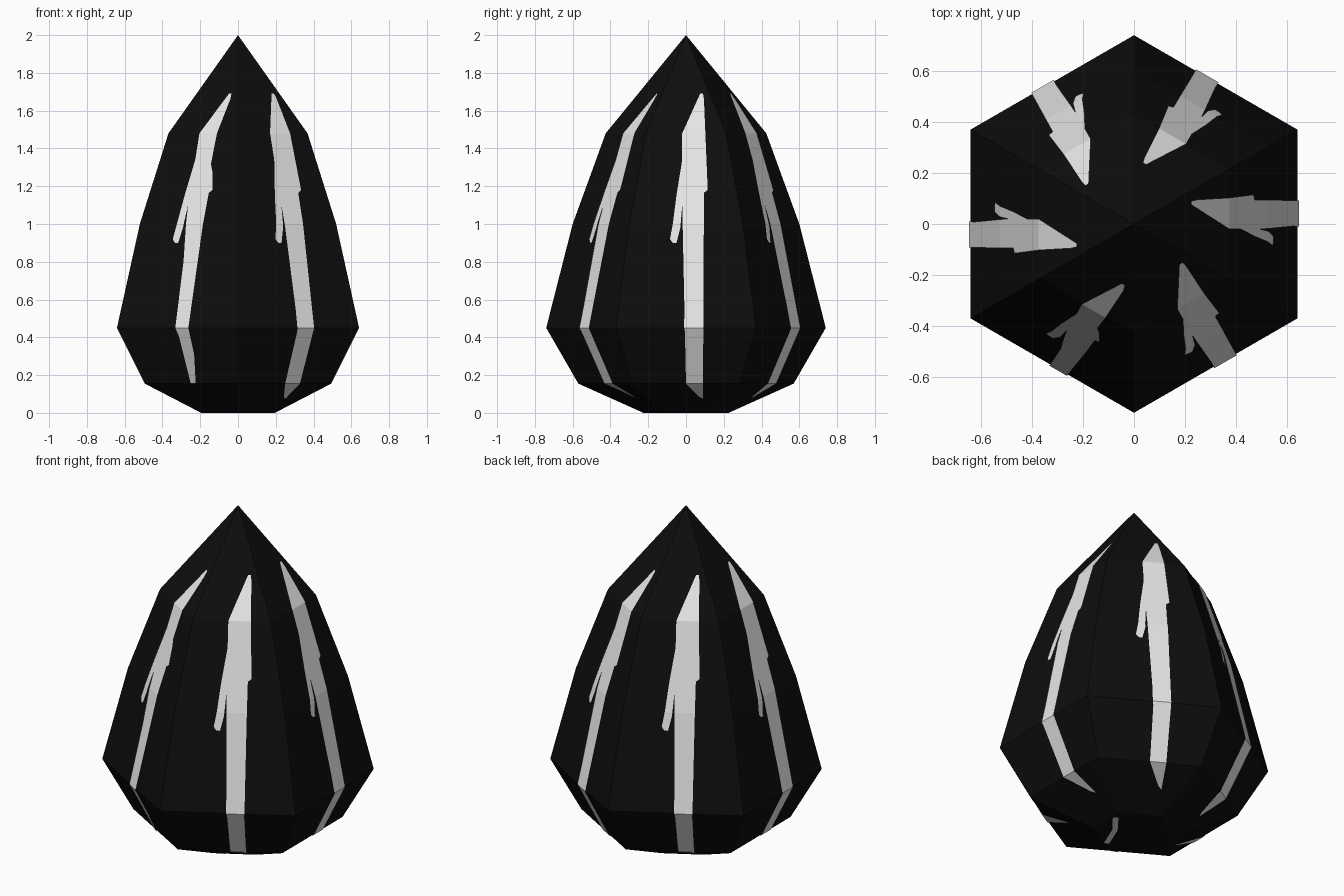
import bpy, bmesh, math
from mathutils import Vector

if "Cube" in bpy.data.objects:
    bpy.data.objects.remove(bpy.data.objects["Cube"])

def material(name, v):
    m = bpy.data.materials.new(name)
    m.diffuse_color = (v, v, v, 1)
    m.use_nodes = True
    m.node_tree.nodes["Principled BSDF"].inputs["Base Color"].default_value = m.diffuse_color
    return m

black = material("black stone", 0.004)
white = material("pale vein", 0.8)

# Corner radius of the six-sided stone at each height
PROFILE = [(0, 0.225), (0.155, 0.57), (0.45, 0.74), (1.0, 0.60), (1.48, 0.425), (2.0, 0.0)]
FLAT = math.cos(math.pi / 6)

def apothem(z):
    for (z0, r0), (z1, r1) in zip(PROFILE, PROFILE[1:]):
        if z <= z1 + 1e-6:
            return FLAT * (r0 + (r1 - r0) * (z - z0) / (z1 - z0))

def finish(bm, name, mat):
    me = bpy.data.meshes.new(name)
    bm.to_mesh(me)
    bm.free()
    me.materials.append(mat)
    ob = bpy.data.objects.new(name, me)
    bpy.context.collection.objects.link(ob)
    return ob

# Stone body: stacked hexagon rings closed by a point
bm = bmesh.new()
rings = [[bm.verts.new((r * math.cos(math.radians(30 + 60 * k)),
                        r * math.sin(math.radians(30 + 60 * k)), z)) for k in range(6)]
         for z, r in PROFILE[:-1]]
tip = bm.verts.new((0, 0, 2))
bm.faces.new(rings[0][::-1])
for a, b in zip(rings, rings[1:]):
    for k in range(6):
        j = (k + 1) % 6
        bm.faces.new((a[k], a[j], b[j], b[k]))
for k in range(6):
    bm.faces.new((rings[-1][k], rings[-1][(k + 1) % 6], tip))
finish(bm, "stone_body", black)

# Vein outline as (across, height): right edge upward, then left edge downward
RIGHT = [(0.03, 0.155), (0.065, 0.31), (0.035, 0.45), (0.07, 0.65),
         (0.075, 0.79), (0.045, 1.0), (0.045, 1.13), (0.065, 1.19), (0.095, 1.165),
         (0.115, 1.18), (0.095, 1.28), (0.06, 1.37), (0.04, 1.48), (0.095, 1.66), (0.09, 1.69)]
LEFT = [(0.075, 1.69), (-0.02, 1.48), (-0.02, 1.34), (-0.05, 1.155), (-0.07, 1.0),
        (-0.085, 0.92), (-0.07, 0.90), (-0.05, 0.90), (-0.03, 0.98), (-0.02, 1.10), (0.0, 1.09),
        (0.0, 1.0), (0.015, 0.81), (0.01, 0.65), (-0.01, 0.45), (0.02, 0.31), (0.0, 0.155)]
FOOT = [(0.07, 0.085), (0.09, 0.075)]

def vein(index):
    angle = math.radians(60 * index)
    n = Vector((math.cos(angle), math.sin(angle), 0))
    t = Vector((-n.y, n.x, 0))
    outline = RIGHT + LEFT + ([] if index == 4 else FOOT)
    bm = bmesh.new()
    bm.faces.new([bm.verts.new((u, 0, z)) for u, z in outline])
    bmesh.ops.triangulate(bm, faces=bm.faces[:])
    # Split at the ridges, then lay onto the facets
    for z, _ in PROFILE[1:-1]:
        bmesh.ops.bisect_plane(bm, geom=bm.verts[:] + bm.edges[:] + bm.faces[:],
                               dist=1e-5, plane_co=(0, 0, z), plane_no=(0, 0, 1))
    for v in bm.verts:
        u, z = v.co.x, v.co.z
        v.co = n * (apothem(z) + 0.006) + t * u + Vector((0, 0, z))
    bm.normal_update()
    for f in bm.faces:
        if f.normal.dot(n) < 0:
            f.normal_flip()
    finish(bm, f"vein_{index + 1}", white)

for i in range(6):
    vein(i)

# Short vein under the base
bm = bmesh.new()
along, side = Vector((-0.5, -FLAT, 0)), Vector((FLAT, -0.5, 0))
pts = [(0.11, 0.15), (0.14, 0.15), (0.12, 0.0), (0.14, -0.13), (0.11, -0.14), (0.09, 0.0)]
face = bm.faces.new([bm.verts.new(side * s + along * a + Vector((0, 0, -0.002))) for s, a in pts])
face.normal_update()
if face.normal.z > 0:
    face.normal_flip()
finish(bm, "base_vein", white)
